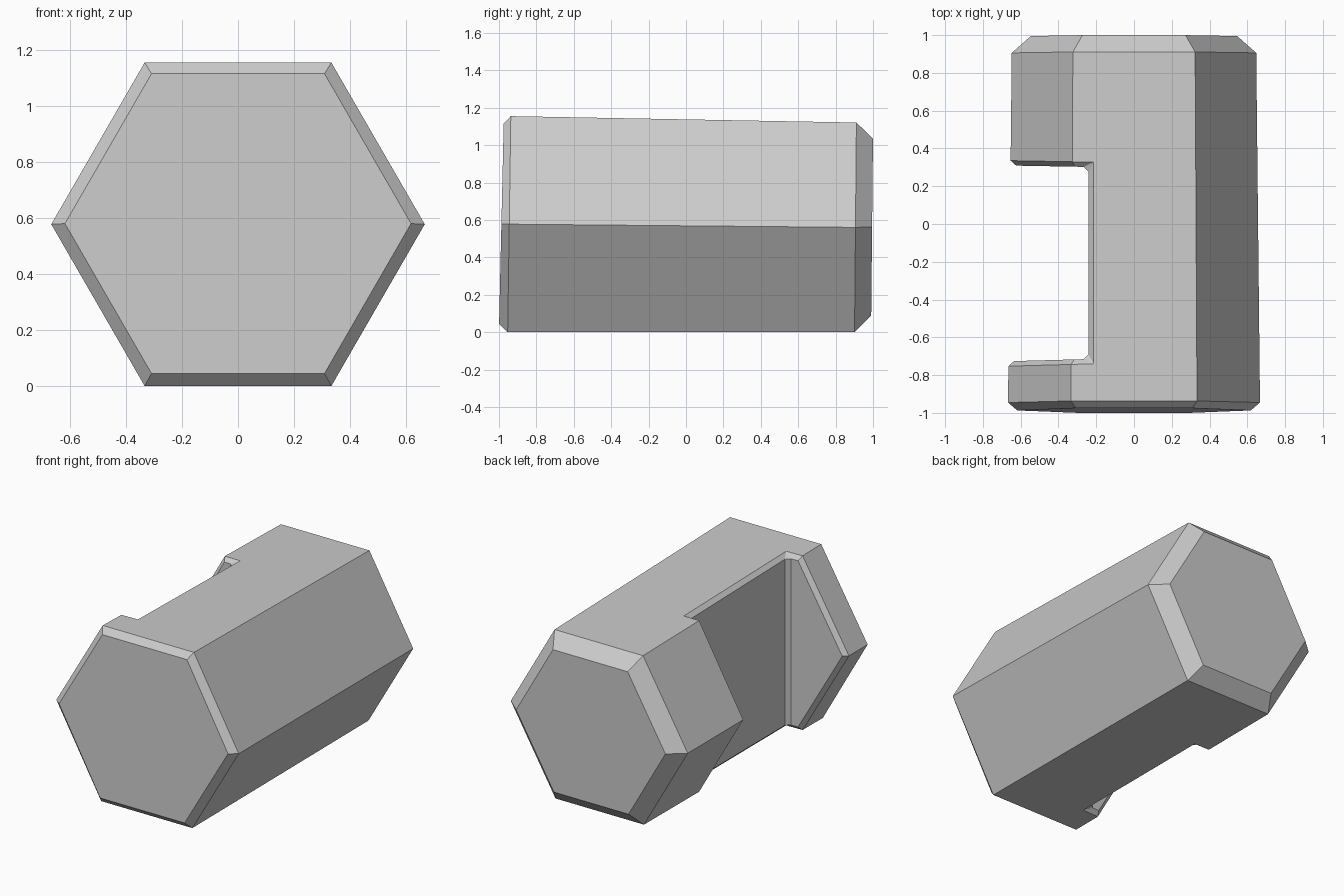
import bpy, bmesh, math

cube = bpy.data.objects.get("Cube")
if cube:
    bpy.data.objects.remove(cube, do_unlink=True)

SLOPE = math.sin(math.pi / 3)


def make_object(name, bm):
    bmesh.ops.recalc_face_normals(bm, faces=bm.faces[:])
    mesh = bpy.data.meshes.new(name)
    bm.to_mesh(mesh)
    bm.free()
    obj = bpy.data.objects.new(name, mesh)
    bpy.context.collection.objects.link(obj)
    return obj


def rim_ring(bm, y, lean):
    """Hexagon on the tapering sides, resting on the ground."""
    ring = []
    for i in range(6):
        a = math.radians(60 * i)
        yy = y + lean * 0.57 * math.sin(a)
        r = 0.667 - 0.0107 * (yy + 0.945)
        ring.append(bm.verts.new((r * math.cos(a), yy, r * (SLOPE + math.sin(a)))))
    return ring


def cap_ring(bm, y, lean, z, r):
    """Smaller flat hexagon closing one end."""
    ring = []
    for i in range(6):
        a = math.radians(60 * i)
        h = r * math.sin(a)
        ring.append(bm.verts.new((r * math.cos(a), y + lean * h, z + h)))
    return ring


# Tapered hexagonal body with chamfered ends
bm = bmesh.new()
rings = [cap_ring(bm, -0.987, 0.023, 0.58, 0.618),
         rim_ring(bm, -0.945, 0.017),
         rim_ring(bm, 0.906, 0.01),
         cap_ring(bm, 0.995, 0.01, 0.5625, 0.546)]
for a, b in zip(rings, rings[1:]):
    for i in range(6):
        j = (i + 1) % 6
        bm.faces.new((a[i], a[j], b[j], b[i]))
bm.faces.new(rings[0])
bm.faces.new(rings[-1])
body = make_object("hexagonal_body", bm)

# Side notch cutter, slightly wider at its mouth
bm = bmesh.new()
outline = [(-0.9, -0.733), (-0.24, -0.715), (-0.24, 0.302), (-0.9, 0.314)]
base = bm.faces.new([bm.verts.new((x, y, -0.5)) for x, y in outline])
top = bmesh.ops.extrude_face_region(bm, geom=[base])["geom"]
bmesh.ops.translate(bm, vec=(0, 0, 2.2),
                    verts=[g for g in top if isinstance(g, bmesh.types.BMVert)])
cutter = make_object("notch_cutter", bm)
cutter.hide_render = True

cut = body.modifiers.new("Notch", 'BOOLEAN')
cut.operation = 'DIFFERENCE'
cut.solver = 'EXACT'
cut.object = cutter
bpy.context.view_layer.objects.active = body
bpy.ops.object.modifier_apply(modifier=cut.name)
bpy.data.objects.remove(cutter, do_unlink=True)

# Narrow chamfer on every edge of the notch
bm = bmesh.new()
bm.from_mesh(body.data)
bmesh.ops.dissolve_limit(bm, angle_limit=0.002, verts=bm.verts[:], edges=bm.edges[:])


def is_notch(face):
    c, n = face.calc_center_median(), face.normal
    return c.x < -0.2 and abs(c.y) < 0.8 and (n.x < -0.95 or abs(n.y) > 0.9)


edges = [e for e in bm.edges if any(is_notch(f) for f in e.link_faces)]
bmesh.ops.bevel(bm, geom=edges, offset=0.026, offset_type='OFFSET', segments=1,
                profile=0.5, affect='EDGES', clamp_overlap=True)
bmesh.ops.recalc_face_normals(bm, faces=bm.faces[:])
bm.to_mesh(body.data)
bm.free()

# Single plain grey
grey = bpy.data.materials.new("light_grey")
grey.use_nodes = True
colour = (0.6, 0.6, 0.6, 1)
grey.diffuse_color = colour
grey.node_tree.nodes["Principled BSDF"].inputs["Base Color"].default_value = colour
body.data.materials.clear()
body.data.materials.append(grey)
for p in body.data.polygons:
    p.material_index = 0
    p.use_smooth = False
